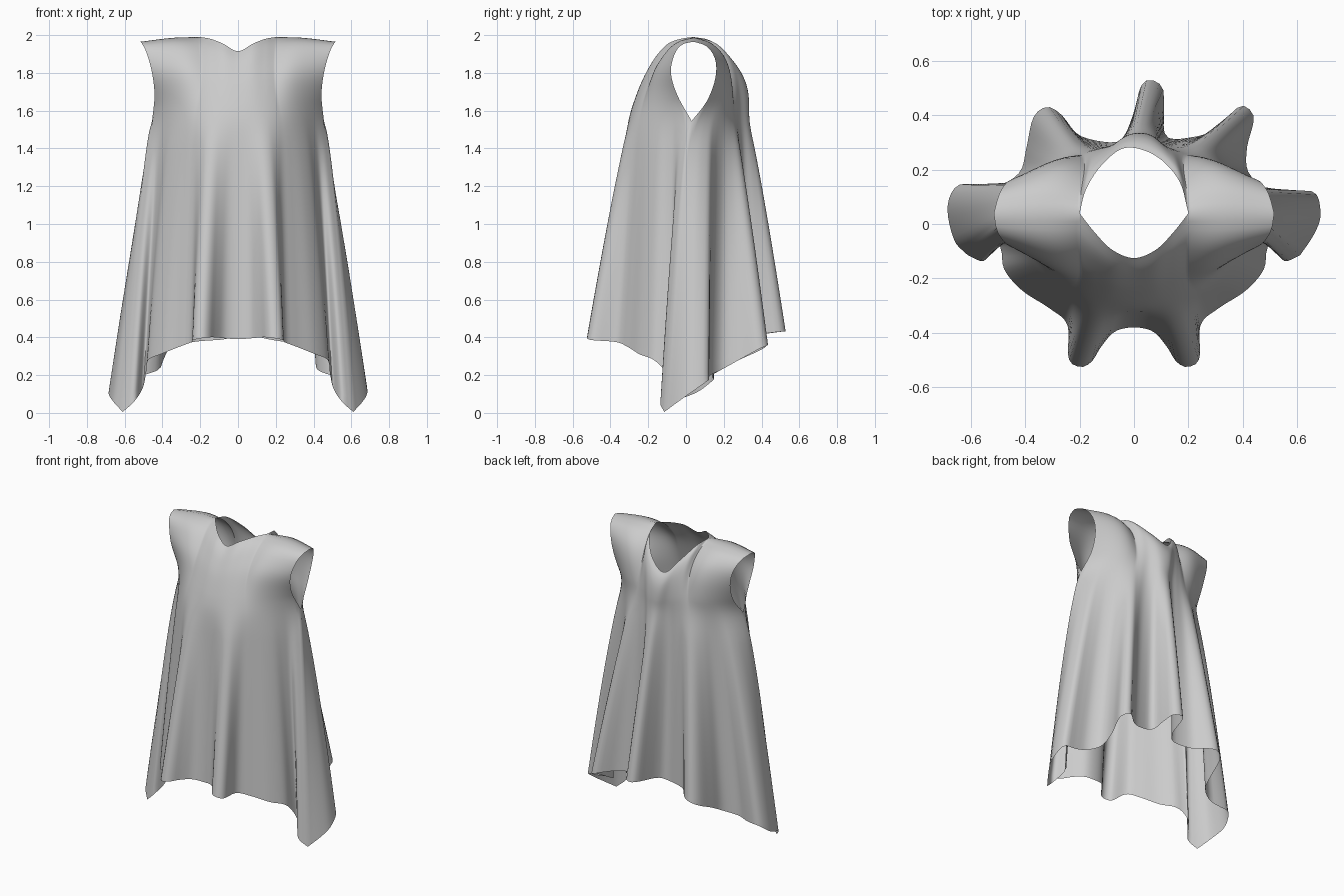
import bpy, bmesh, math
from mathutils import Vector

if "Cube" in bpy.data.objects:
    bpy.data.objects.remove(bpy.data.objects["Cube"])

COLS, LOW, UP = 110, 28, 20


def resample(points, n):
    """Smooth curve through points, n+1 samples evenly spaced by length."""
    p = [Vector(q) for q in points]
    p = [2 * p[0] - p[1]] + p + [2 * p[-1] - p[-2]]
    dense = []
    for a, b, c, d in zip(p, p[1:], p[2:], p[3:]):
        for k in range(16):
            t = k / 16
            dense.append(0.5 * (2 * b + (c - a) * t + (2 * a - 5 * b + 4 * c - d) * t * t
                                + (3 * b - a - 3 * c + d) * t ** 3))
    dense.append(p[-2])
    dist = [0.0]
    for a, b in zip(dense, dense[1:]):
        dist.append(dist[-1] + (b - a).length)
    out, j = [], 0
    for i in range(n + 1):
        s = dist[-1] * i / n
        while j < len(dense) - 2 and dist[j + 1] < s:
            j += 1
        out.append(dense[j].lerp(dense[j + 1], (s - dist[j]) / (dist[j + 1] - dist[j])))
    return out


def flip(points):
    return [(-x, y, z) for x, y, z in points]


# Hem: front half from the centre to the side tip, and both back halves from the side tips
front_half = [(0, -.38, .39), (.07, -.395, .395), (.12, -.45, .40), (.155, -.505, .40), (.195, -.525, .395),
              (.24, -.495, .385), (.245, -.37, .375), (.31, -.31, .35), (.41, -.245, .31),
              (.475, -.17, .28), (.487, -.10, .21), (.505, -.07, .13), (.55, -.135, .06), (.61, -.115, .005)]
back_right = [(.61, -.115, .005), (.66, -.04, .06), (.685, .03, .11), (.665, .115, .17), (.58, .12, .18),
              (.49, .13, .20), (.42, .19, .23), (.415, .28, .28), (.44, .39, .34), (.40, .435, .36),
              (.355, .405, .37), (.29, .345, .375), (.22, .32, .38), (.12, .32, .40), (.11, .42, .42),
              (.105, .50, .43), (.06, .53, .43)]
back_left = [(-.61, -.115, .005), (-.66, -.06, .06), (-.685, .06, .11), (-.65, .14, .17), (-.57, .145, .18),
             (-.50, .14, .20), (-.42, .19, .23), (-.395, .28, .28), (-.37, .39, .33), (-.32, .43, .36),
             (-.265, .40, .37), (-.20, .325, .38), (-.07, .30, .39), (-.025, .34, .41), (.005, .43, .42),
             (.025, .505, .43)]
hem_front = flip(front_half[::-1]) + front_half[1:]
hem_back = back_left + back_right[::-1]

# Chest line between the armpits
xs = [-.455 * math.cos(math.pi * i / 24) for i in range(25)]
chest_front = [(x, .03 - .34 * (1 - abs(x / .455) ** 2.6), 1.545) for x in xs]
chest_back = [(x, .03 + .25 * (1 - abs(x / .455) ** 3) + .06 * math.exp(-((x - .03) / .06) ** 2), 1.545)
              for x in xs]

# Armhole edges (right side), shoulder seam and neckline
arm_front = [(.455, .03, 1.545), (.442, -.045, 1.68), (.455, -.08, 1.80), (.482, -.06, 1.90),
             (.505, -.02, 1.95), (.515, .04, 1.965)]
arm_back = [(.455, .03, 1.545), (.44, .11, 1.65), (.445, .155, 1.77), (.465, .155, 1.87),
            (.495, .11, 1.94), (.515, .04, 1.965)]
shoulder = [(.515, .04, 1.965), (.35, .045, 1.985), (.2, .04, 1.99)]
neck_front = [(-.2, .04, 1.99), (-.145, -.03, 1.98), (-.08, -.095, 1.955), (0, -.125, 1.915),
              (.08, -.095, 1.955), (.145, -.03, 1.98), (.2, .04, 1.99)]
neck_back = [(-.2, .04, 1.99), (-.175, .13, 1.97), (-.115, .22, 1.89), (-.03, .28, 1.80),
             (.08, .25, 1.86), (.165, .16, 1.955), (.2, .04, 1.99)]


def panel(bm, hem, chest, arm, neck):
    """One sheet from hem to shoulder, added as a grid."""
    hem, chest = resample(hem, COLS), resample(chest, COLS)
    side = int(COLS * .3)
    top = (resample(flip(shoulder), side)[:-1] + resample(neck, COLS - 2 * side)
           + resample(shoulder[::-1], side)[1:])
    arm_r, arm_l = resample(arm, UP), resample(flip(arm), UP)
    rows = []
    for r in range(LOW):
        t = 1 - r / LOW
        row = []
        for h, c in zip(hem, chest):
            q = c.lerp(h, t ** (.87 - .17 * abs(c.x / .455) ** 4))
            q.z = c.z + (h.z - c.z) * t
            row.append(q)
        rows.append(row)
    for r in range(UP + 1):
        v = r / UP
        dl = arm_l[r] - arm_l[0].lerp(arm_l[-1], v)
        dr = arm_r[r] - arm_r[0].lerp(arm_r[-1], v)
        row = []
        for i, (c, p) in enumerate(zip(chest, top)):
            u = i / COLS
            wl, wr = (1 / (1 + (s / .33) ** 5) for s in (u, 1 - u))
            row.append(c.lerp(p, v) + dl * wl + dr * wr)
        # keep the armhole edges exactly on their curves
        row[0], row[-1] = arm_l[r].copy(), arm_r[r].copy()
        rows.append(row)
    # relax the chest crease
    for _ in range(6):
        for k in range(LOW - 2, LOW + 4):
            for i in range(1, COLS):
                rows[k][i] = rows[k][i] * .5 + (rows[k - 1][i] + rows[k + 1][i]) * .25
    grid = [[bm.verts.new(q) for q in row] for row in rows]
    for a, b in zip(grid, grid[1:]):
        for i in range(COLS):
            bm.faces.new((a[i], a[i + 1], b[i + 1], b[i]))


# Draped tunic: front and back sheets welded at side and shoulder seams
bm = bmesh.new()
panel(bm, hem_front, chest_front, arm_front, neck_front)
panel(bm, hem_back, chest_back, arm_back, neck_back)
bmesh.ops.remove_doubles(bm, verts=bm.verts, dist=.0008)
bmesh.ops.recalc_face_normals(bm, faces=bm.faces)
mesh = bpy.data.meshes.new("draped_tunic")
bm.to_mesh(mesh)
bm.free()
tunic = bpy.data.objects.new("draped_tunic", mesh)
bpy.context.collection.objects.link(tunic)
bpy.context.view_layer.objects.active = tunic
tunic.select_set(True)
bpy.ops.object.shade_smooth_by_angle(angle=math.radians(60))
